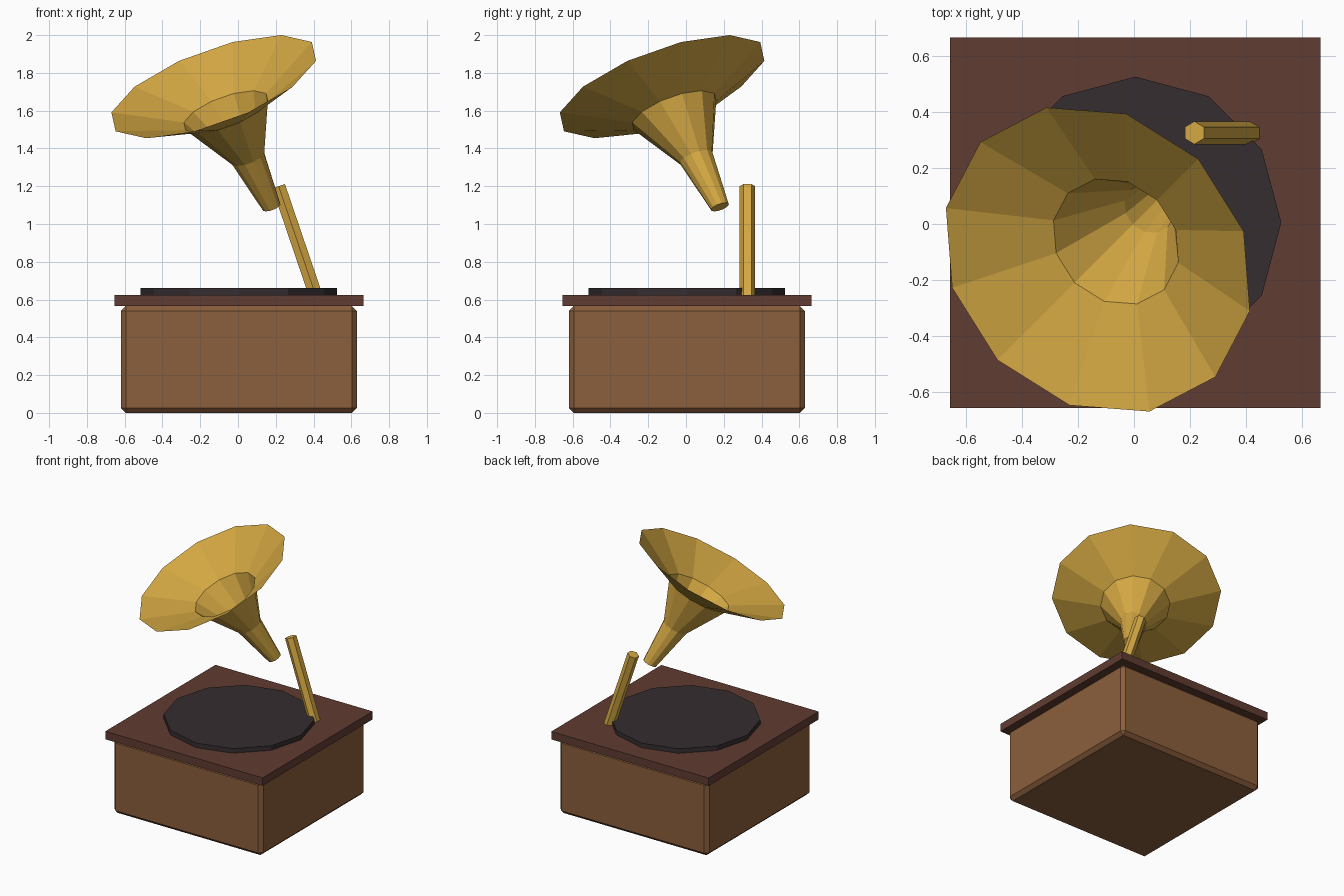
import bpy, bmesh, math
from mathutils import Vector, Matrix

if "Cube" in bpy.data.objects:
    bpy.data.objects.remove(bpy.data.objects["Cube"])


def srgb(r, g, b):
    f = lambda c: c / 12.92 if c <= 0.04045 else ((c + 0.055) / 1.055) ** 2.4
    return (f(r / 255), f(g / 255), f(b / 255), 1)


def material(name, rgb):
    m = bpy.data.materials.new(name)
    m.diffuse_color = srgb(*rgb)
    m.use_nodes = True
    m.node_tree.nodes["Principled BSDF"].inputs["Base Color"].default_value = m.diffuse_color
    return m


wood = material("warm_wood", (139, 94, 60))
dark_wood = material("dark_wood", (96, 60, 49))
black = material("record_black", (53, 45, 48))
brass = material("brass", (212, 168, 67))

C = 0.005  # shared centre offset of the cabinet parts


def finish(name, bm, mat):
    mesh = bpy.data.meshes.new(name)
    bm.to_mesh(mesh)
    bm.free()
    mesh.materials.append(mat)
    ob = bpy.data.objects.new(name, mesh)
    bpy.context.collection.objects.link(ob)
    return ob


def box(name, half, z0, z1, mat, bevel=0):
    bm = bmesh.new()
    bmesh.ops.create_cube(bm, size=1)
    bmesh.ops.scale(bm, vec=(2 * half, 2 * half, z1 - z0), verts=bm.verts)
    bmesh.ops.translate(bm, vec=(C, C, (z0 + z1) / 2), verts=bm.verts)
    if bevel:
        bmesh.ops.bevel(bm, geom=bm.edges[:], offset=bevel, segments=1, affect='EDGES')
    return finish(name, bm, mat)


def lathe(name, profile, origin, u, v, w, sides, mat, caps):
    """Rings of (radius, distance) around axis w, first vertex along u."""
    bm = bmesh.new()
    rings = []
    for r, d in profile:
        ring = []
        for i in range(sides):
            a = 2 * math.pi * i / sides
            ring.append(bm.verts.new(origin + w * d + (u * math.cos(a) + v * math.sin(a)) * r))
        rings.append(ring)
    for lo, hi in zip(rings, rings[1:]):
        for i in range(sides):
            j = (i + 1) % sides
            bm.faces.new((lo[i], lo[j], hi[j], hi[i]))
    if 'start' in caps:
        bm.faces.new(rings[0][::-1])
    if 'end' in caps:
        bm.faces.new(rings[-1])
    return finish(name, bm, mat)


X, Y, Z = Vector((1, 0, 0)), Vector((0, 1, 0)), Vector((0, 0, 1))

# Cabinet and lid
box("cabinet", 0.625, 0.0, 0.565, wood, bevel=0.026)
box("lid", 0.66, 0.565, 0.625, dark_wood)

# Record on the lid
lathe("record", [(0.52, 0.62), (0.52, 0.66)], Vector((C, C, 0)), X, Y, Z, 12, black, ('start', 'end'))

# Leaning six-sided support arm
foot, top = Vector((0.419, 0.325, 0.6)), Vector((0.215, 0.325, 1.2))
axis = (top - foot).normalized()
lathe("support_arm", [(0.041, 0), (0.041, (top - foot).length)], foot,
      Y, axis.cross(Y), axis, 6, brass, ('start', 'end'))

# Horn: tilted toward front left, slightly squashed in height
tilt, squash = math.radians(31.2), 0.89
diag = Vector((1, 1, 0)).normalized()
u = diag * math.cos(tilt) + Z * math.sin(tilt) * squash
w = -diag * math.sin(tilt) + Z * math.cos(tilt) * squash
v = Vector((-1, 1, 0)).normalized()
base = Vector((0.178, 0.18, 1.09))
lathe("horn_neck", [(0.051, 0), (0.094, 0.342), (0.243, 0.662)], base, u, v, w, 12, brass, ('start',))
lathe("horn_bell", [(0.243, 0.662), (0.592, 0.837)], base, u, v, w, 12, brass, ())
